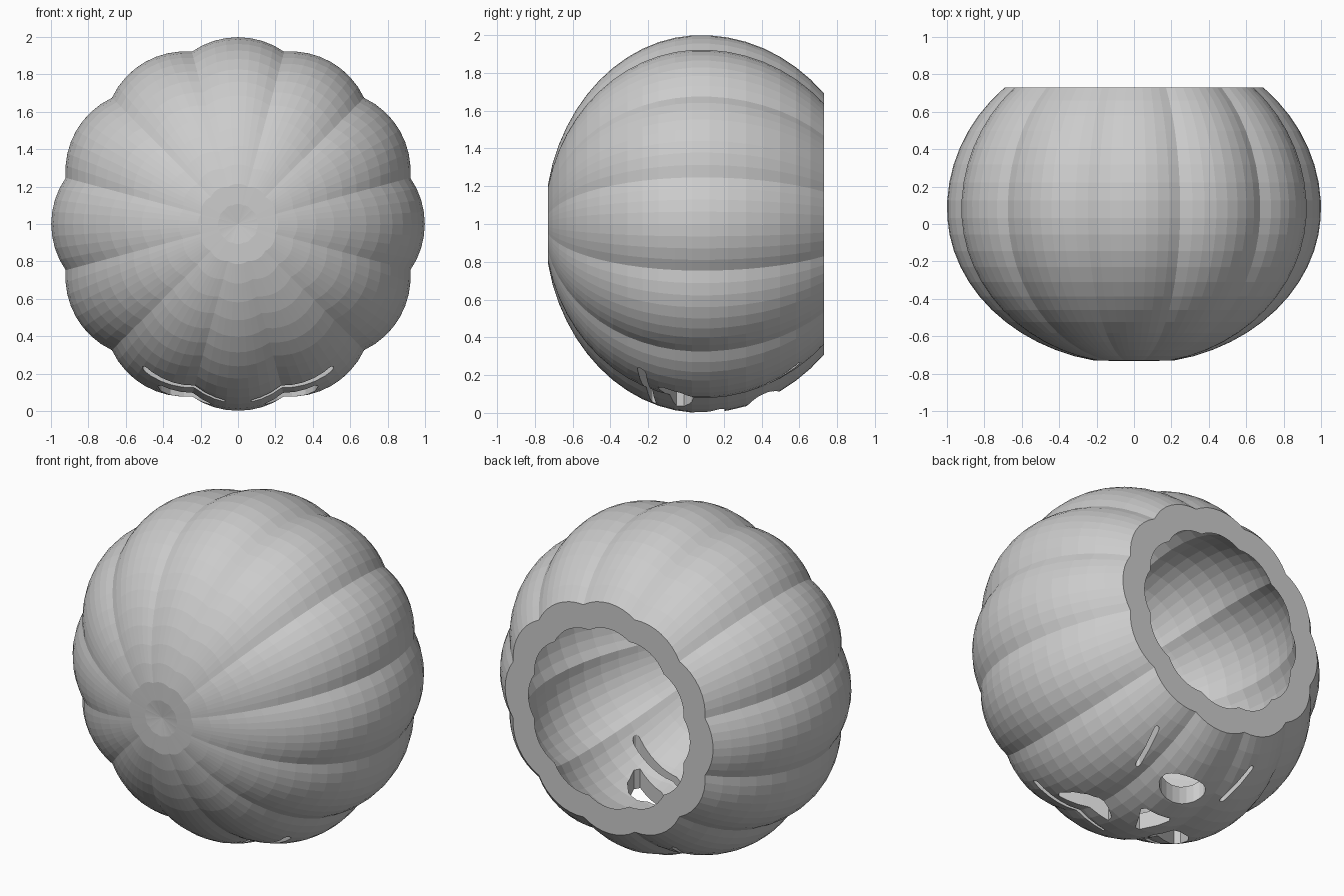
import bpy, bmesh
from math import sin, cos, pi, acos, exp, atan2

if "Cube" in bpy.data.objects:
    bpy.data.objects.remove(bpy.data.objects["Cube"])

LOBES, SEG = 12, 8
N = LOBES * SEG
CY = 0.08                      # y of the widest section


def profile(scale, rings):
    """Radius / y pairs from the closed front pole to the cut opening."""
    end = acos((0.73 - CY) / (0.90 * scale))
    pts = []
    for i in range(1, rings + 1):
        t = pi + (end - pi) * i / rings
        r = scale * sin(t)
        y = CY + scale * (0.90 if cos(t) > 0 else 0.83) * cos(t)
        pts.append((r, y + 0.03 * exp(-(r / 0.12) ** 2)))
    return pts


def lobe(k):
    """Scalloped outline factor with a crease between the lobes."""
    d = ((k + SEG / 2) % SEG) / SEG - 0.5
    return 1 - 0.045 * (2 * d) ** 2


# hollow ribbed shell: outer skin, flat rim, inner skin
bm = bmesh.new()
rings = profile(1.0, 22) + profile(0.9, 18)[::-1]
grid = [[bm.verts.new((r * lobe(k) * cos(2 * pi * k / N), y,
                       1 + r * lobe(k) * sin(2 * pi * k / N)))
         for k in range(N)] for r, y in rings]
for a, b in zip(grid, grid[1:]):
    for k in range(N):
        j = (k + 1) % N
        bm.faces.new((a[k], a[j], b[j], b[k]))
for ring, y in ((grid[0], CY - 0.80), (grid[-1], CY - 0.717)):
    pole = bm.verts.new((0, y, 1))
    for k in range(N):
        bm.faces.new((ring[k], ring[(k + 1) % N], pole))
bmesh.ops.recalc_face_normals(bm, faces=bm.faces)
mesh = bpy.data.meshes.new("pumpkin_shell")
bm.to_mesh(mesh)
bm.free()
shell = bpy.data.objects.new("pumpkin_shell", mesh)
bpy.context.collection.objects.link(shell)


# carved openings, drawn as x/y outlines and pushed through the lower wall
def slit(p, q, w0, w1):
    a = atan2(q[1] - p[1], q[0] - p[0])
    out = []
    for c, w, start in ((q, w1, a - pi / 2), (p, w0, a + pi / 2)):
        out += [(c[0] + w * cos(start + pi * i / 6),
                 c[1] + w * sin(start + pi * i / 6)) for i in range(7)]
    return out


def mirrored(pts):
    return [(-x, y) for x, y in pts]


brow = slit((0.08, -0.17), (0.49, -0.235), 0.012, 0.022)
cheek = slit((0.30, 0.39), (0.335, 0.59), 0.014, 0.014)
eye = [(0.14, -0.05), (0.28, -0.10), (0.41, -0.15), (0.43, -0.12),
       (0.41, -0.03), (0.36, 0.03), (0.29, 0.05), (0.21, 0.03), (0.15, -0.01)]
nose = [(-0.015, 0.03), (0.015, 0.03), (0.10, 0.18), (0.085, 0.205),
        (-0.085, 0.205), (-0.10, 0.18)]
mouth = [(0.15 * cos(2 * pi * i / 20), 0.41 + 0.085 * sin(2 * pi * i / 20))
         for i in range(20)]

bm = bmesh.new()
for pts in (brow, mirrored(brow), cheek, mirrored(cheek), eye, mirrored(eye),
            nose, mouth):
    f = bm.faces.new([bm.verts.new((x, y, -0.2)) for x, y in pts])
    new = bmesh.ops.extrude_face_region(bm, geom=[f])["geom"]
    bmesh.ops.translate(bm, vec=(0, 0, 0.8),
                        verts=[v for v in new if isinstance(v, bmesh.types.BMVert)])
bmesh.ops.recalc_face_normals(bm, faces=bm.faces)
cut_mesh = bpy.data.meshes.new("face_cutter")
bm.to_mesh(cut_mesh)
bm.free()
cutter = bpy.data.objects.new("face_cutter", cut_mesh)
bpy.context.collection.objects.link(cutter)
cutter.hide_render = True

mod = shell.modifiers.new("carve", "BOOLEAN")
mod.operation = "DIFFERENCE"
mod.solver = "EXACT"
mod.object = cutter
bpy.context.view_layer.objects.active = shell
bpy.ops.object.modifier_apply(modifier=mod.name)
bpy.data.objects.remove(cutter)
